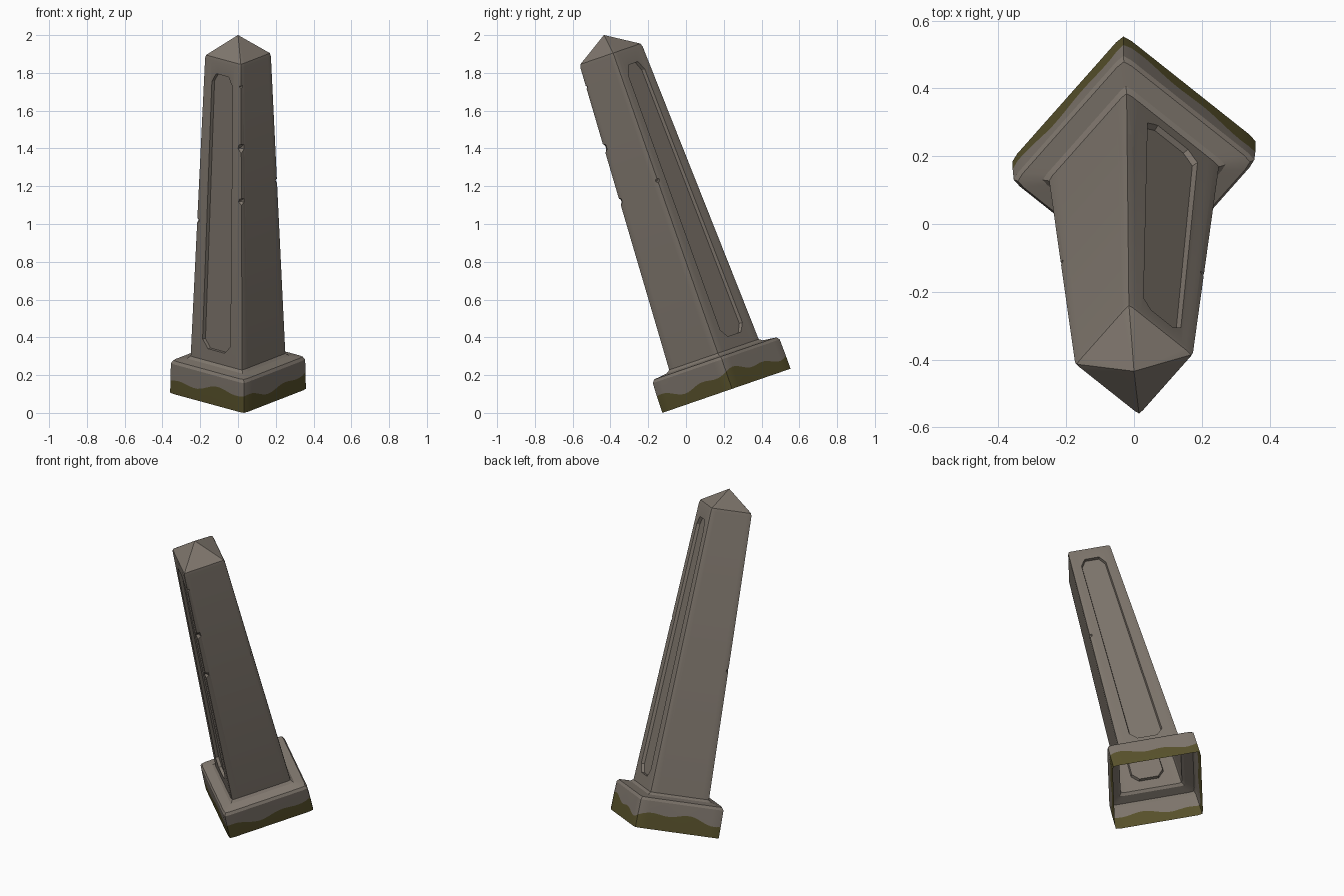
import bpy, bmesh, math
from mathutils import Matrix, Vector

cube = bpy.data.objects.get("Cube")
if cube:
    bpy.data.objects.remove(cube, do_unlink=True)


def make_material(name, rgb):
    m = bpy.data.materials.new(name)
    m.use_nodes = True
    m.diffuse_color = (*rgb, 1)
    bsdf = m.node_tree.nodes["Principled BSDF"]
    bsdf.inputs["Base Color"].default_value = (*rgb, 1)
    bsdf.inputs["Roughness"].default_value = 0.9
    return m


stone = make_material("weathered stone", (0.215, 0.185, 0.155))
moss = make_material("olive moss", (0.100, 0.085, 0.025))

SIDE = 16          # segments along each side of the square section
COUNT = SIDE * 4


def section_point(i, r):
    """Point on a square with corners on the axes, corners slightly worn."""
    k, j = divmod(i, SIDE)
    a = Vector((math.cos(k * math.pi / 2), math.sin(k * math.pi / 2)))
    b = Vector((-a.y, a.x))
    p = a.lerp(b, j / SIDE) * r
    return p * 0.982 if j == 0 else p


def moss_height(i):
    a = 2 * math.pi * i / COUNT
    return 0.083 + 0.016 * math.sin(3 * a + 1) + 0.012 * math.sin(8 * a)


def to_object(bm, name, mats):
    bmesh.ops.recalc_face_normals(bm, faces=bm.faces[:])
    me = bpy.data.meshes.new(name)
    bm.to_mesh(me)
    bm.free()
    ob = bpy.data.objects.new(name, me)
    bpy.context.collection.objects.link(ob)
    for m in mats:
        me.materials.append(m)
    return ob


# Obelisk shell: plinth, tapered shaft and pyramid cap in one skin
profile = [(0, 0.367), (None, 0.366), (0.165, 0.363), (0.181, 0.350),
           (0.190, 0.275), (0.203, 0.256), (1.868, 0.178), (1.886, 0.172)]
bm = bmesh.new()
rings = []
for h, r in profile:
    ring = []
    for i in range(COUNT):
        p = section_point(i, r)
        ring.append(bm.verts.new((p.x, p.y, moss_height(i) if h is None else h)))
    rings.append(ring)
for n, (low, high) in enumerate(zip(rings, rings[1:])):
    for i in range(COUNT):
        j = (i + 1) % COUNT
        f = bm.faces.new((low[i], low[j], high[j], high[i]))
        f.material_index = 1 if n == 0 else 0
apex = bm.verts.new((0, 0, 1.992))
for i in range(COUNT):
    bm.faces.new((rings[-1][i], rings[-1][(i + 1) % COUNT], apex))
bm.faces.new(rings[0][::-1])
obelisk = to_object(bm, "obelisk", [stone, moss])


# Recessed long panels on two opposite faces
def panel_cutter(angle):
    normal = Vector((math.cos(angle), math.sin(angle), 0))
    side = Vector((-normal.y, normal.x, 0))
    half = [(0.055, 0.27), (0.091, 0.315), (0.068, 1.75), (0.040, 1.80)]
    outline = half + [(-s, h) for s, h in reversed(half)]
    bm = bmesh.new()
    loops = []
    for depth, grow in ((-0.018, 1.0), (0.03, 1.15)):
        loop = []
        for s, h in outline:
            d = 0.181 - 0.0331 * (h - 0.203) + depth
            loop.append(bm.verts.new(normal * d + side * s * grow + Vector((0, 0, h))))
        loops.append(loop)
    for i in range(8):
        j = (i + 1) % 8
        bm.faces.new((loops[0][i], loops[0][j], loops[1][j], loops[1][i]))
    bm.faces.new(loops[0])
    bm.faces.new(loops[1])
    return to_object(bm, "panel_cutter", [stone])


# Chips knocked out of the shaft corners
def chip_cutter(corner, h, radius, length):
    a = corner * math.pi / 2
    r = 0.256 - 0.0468 * (h - 0.203) + 0.004
    bm = bmesh.new()
    bmesh.ops.create_icosphere(bm, subdivisions=1, radius=1)
    bm.transform(Matrix.Translation((r * math.cos(a), r * math.sin(a), h))
                 @ Matrix.Rotation(a + 0.2, 4, 'Z')
                 @ Matrix.Rotation(0.25, 4, 'Y')
                 @ Matrix.Diagonal((radius, radius * 1.3, length, 1)))
    return to_object(bm, "chip_cutter", [stone])


cutters = [panel_cutter(math.radians(45)), panel_cutter(math.radians(225))]
chips = [(3, 1.425, 0.028, 0.028), (3, 1.13, 0.026, 0.022), (3, 1.76, 0.018, 0.010),
         (0, 1.17, 0.022, 0.014), (2, 0.96, 0.022, 0.016), (1, 0.60, 0.030, 0.12)]
cutters += [chip_cutter(*c) for c in chips]

bpy.context.view_layer.objects.active = obelisk
obelisk.select_set(True)
for c in cutters:
    c.hide_render = True
    mod = obelisk.modifiers.new("cut", 'BOOLEAN')
    mod.operation = 'DIFFERENCE'
    mod.solver = 'EXACT'
    mod.object = c
    bpy.ops.object.modifier_apply(modifier=mod.name)
    bpy.data.objects.remove(c, do_unlink=True)

# Open the underside, then lean the whole monument forward
bm = bmesh.new()
bm.from_mesh(obelisk.data)
under = [f for f in bm.faces if all(v.co.z < 0.001 for v in f.verts)]
bmesh.ops.delete(bm, geom=under, context='FACES')
bm.transform(Matrix.Translation((0, 0.214, 0.117))
             @ Matrix.Rotation(math.radians(19), 4, 'X')
             @ Matrix.Rotation(math.radians(5), 4, 'Z'))
bm.to_mesh(obelisk.data)
bm.free()
bpy.ops.object.shade_smooth_by_angle(angle=math.radians(25))
